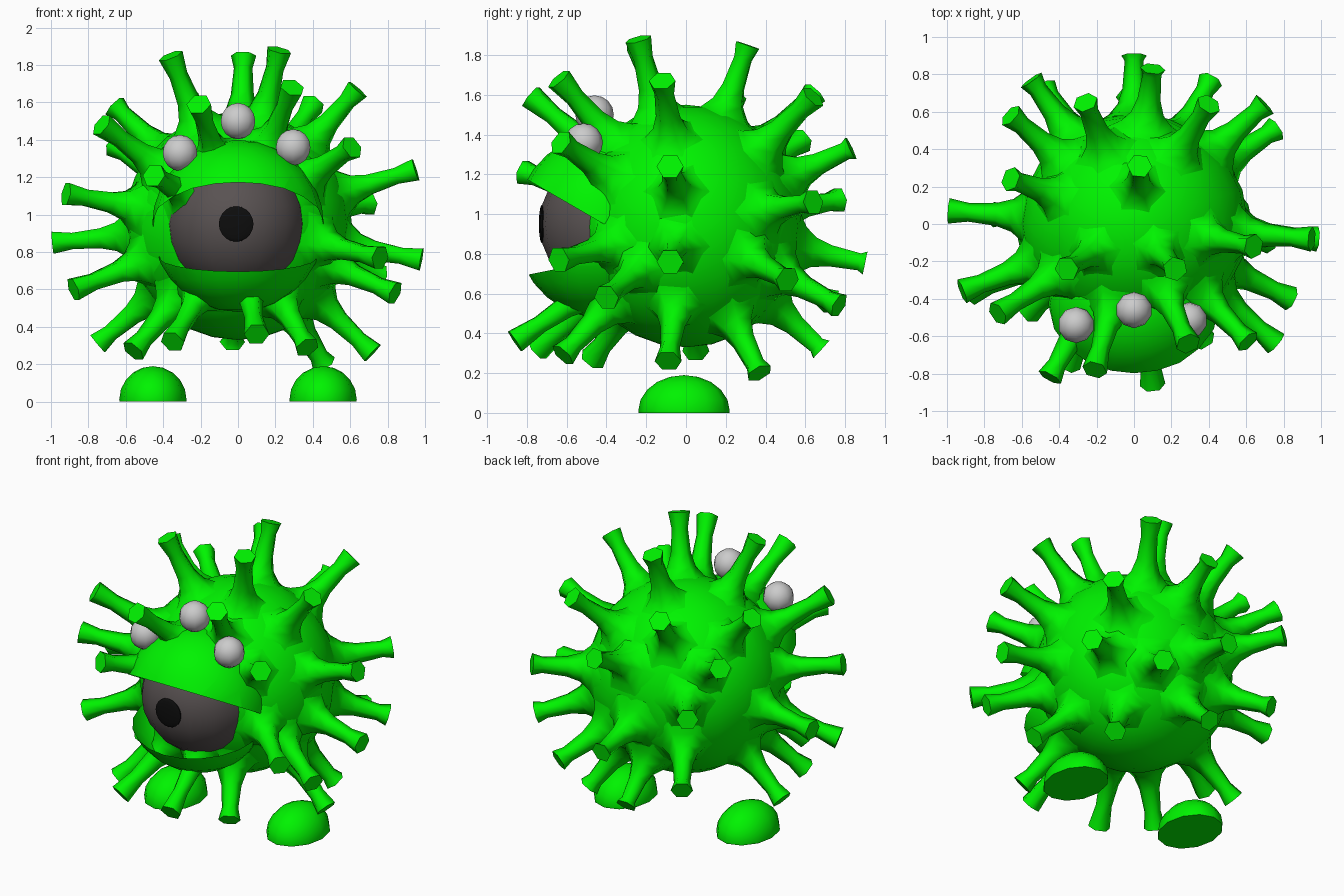
import bpy, bmesh, math
from mathutils import Vector, Matrix

if "Cube" in bpy.data.objects:
    bpy.data.objects.remove(bpy.data.objects["Cube"])

def material(name, rgb):
    m = bpy.data.materials.new(name)
    m.diffuse_color = (*rgb, 1)
    m.use_nodes = True
    m.node_tree.nodes["Principled BSDF"].inputs["Base Color"].default_value = m.diffuse_color
    return m

GREEN = material("green", (0.0, 0.9, 0.0))
DARK = material("dark_grey", (0.10, 0.085, 0.085))
BLACK = material("black", (0.004, 0.004, 0.004))

def finish(bm, name, mat=None, angle=50):
    bmesh.ops.recalc_face_normals(bm, faces=bm.faces)
    me = bpy.data.meshes.new(name)
    bm.to_mesh(me)
    bm.free()
    ob = bpy.data.objects.new(name, me)
    bpy.context.collection.objects.link(ob)
    if mat:
        me.materials.append(mat)
    bpy.ops.object.select_all(action='DESELECT')
    ob.select_set(True)
    bpy.context.view_layer.objects.active = ob
    bpy.ops.object.shade_smooth_by_angle(angle=math.radians(angle))
    return ob

def ball(name, loc, scale, mat=None, seg=16, rings=10, cut=None, cap=False):
    """Ellipsoid; cut = (point, normal) removes the side the normal points away from cap."""
    bm = bmesh.new()
    bmesh.ops.create_uvsphere(bm, u_segments=seg, v_segments=rings, radius=1)
    bmesh.ops.transform(bm, matrix=Matrix.Translation(loc) @ Matrix.Diagonal((*scale, 1)), verts=bm.verts)
    if cut:
        geom = bm.verts[:] + bm.edges[:] + bm.faces[:]
        r = bmesh.ops.bisect_plane(bm, geom=geom, plane_co=cut[0], plane_no=cut[1], clear_outer=True)
        if cap:
            edges = [e for e in r['geom_cut'] if isinstance(e, bmesh.types.BMEdge)]
            bmesh.ops.contextual_create(bm, geom=edges)
    return finish(bm, name, mat)

# Body
C = Vector((0, 0, 0.94))
ball("body", C, (0.61, 0.59, 0.61), GREEN, 20, 14)

# Eye, pupil and the two hollow lids
ball("eyeball", (-0.01, -0.356, 0.95), (0.38, 0.38, 0.38), DARK, 16, 12)
ball("pupil", (-0.01, -0.725, 0.95), (0.095, 0.015, 0.095), BLACK, 14, 10)
LID = (0, -0.43, 0.94)
ball("upper_lid", LID, (0.46, 0.43, 0.46), GREEN, 20, 14,
     ((0, -0.5, 1.0), Vector((0, -0.5, -0.86))))
ball("lower_lid", LID, (0.46, 0.43, 0.46), GREEN, 20, 14,
     ((0, -0.77, 0.70), Vector((0, -0.2, 0.98))))

# Brow balls
for i, p in enumerate([(-0.31, -0.54, 1.33), (0, -0.46, 1.50), (0.295, -0.515, 1.36)]):
    ball(f"brow_ball_{i}", p, (0.097,) * 3, None, 10, 8)

# Feet
for side, x in (("left", -0.455), ("right", 0.455)):
    ball(f"{side}_foot", (x, -0.01, 0.01), (0.18, 0.23, 0.18), GREEN, 12, 10,
         ((0, 0, 0.0), Vector((0, 0, -1))), True)

# Spikes: root flaring into the body, thin neck, flared tip, placed by tip position
PROFILE = [(0.555, 0.20), (0.597, 0.135), (0.655, 0.088), (0.74, 0.062), (0.89, 0.05), (1.0, 0.068)]

def spike(name, tip, sides=6):
    d = Vector(tip) - C
    length = d.length
    rot = d.to_track_quat('Z', 'Y')
    bm = bmesh.new()
    rings = []
    for t, r in PROFILE:
        z = t if t < 1 else max(length, 0.92)
        rings.append([bm.verts.new(C + rot @ Vector((r * math.cos(a), r * math.sin(a), z)))
                      for a in (2 * math.pi * k / sides for k in range(sides))])
    for lo, hi in zip(rings, rings[1:]):
        for k in range(sides):
            n = (k + 1) % sides
            bm.faces.new((lo[k], lo[n], hi[n], hi[k]))
    bm.faces.new(rings[-1])
    finish(bm, name, GREEN, 65)

TOP = [(0.22, -0.24, 1.88), (0.03, 0.31, 1.85), (-0.36, -0.24, 1.85), (0.64, -0.12, 1.67),
       (-0.66, 0.24, 1.58), (0.40, 0.64, 1.59), (-0.26, 0.65, 1.61)]
FRONT = [(-0.21, -0.78, 1.59), (0.29, -0.64, 1.68), (-0.45, -0.82, 1.21), (-0.73, -0.48, 1.48),
         (0.61, -0.63, 1.36), (0.76, -0.64, 0.77), (-0.35, -0.75, 0.32), (0.10, -0.86, 0.36),
         (0.37, -0.62, 0.29), (-0.56, -0.47, 0.27)]
SIDES = [(-0.92, -0.36, 1.11), (-0.99, 0.07, 0.85), (-0.88, -0.37, 0.60), (-0.75, 0.05, 0.31),
         (0.95, -0.08, 1.24), (0.98, -0.08, 0.76), (0.84, -0.40, 0.58), (0.72, -0.09, 0.26)]
BACK = [(0.70, 0.64, 1.06), (0.76, 0.51, 0.67), (0.41, 0.77, 0.54),
        (0.46, 0.37, 0.20), (0.10, 0.83, 1.33), (0.0, 0.87, 0.76), (-0.03, 0.68, 0.32),
        (-0.66, 0.58, 1.37), (-0.55, 0.77, 1.07), (-0.48, 0.73, 0.56)]
for group, tips in (("top", TOP), ("front", FRONT), ("side", SIDES), ("back", BACK)):
    for i, t in enumerate(tips):
        spike(f"{group}_spike_{i}", t)
